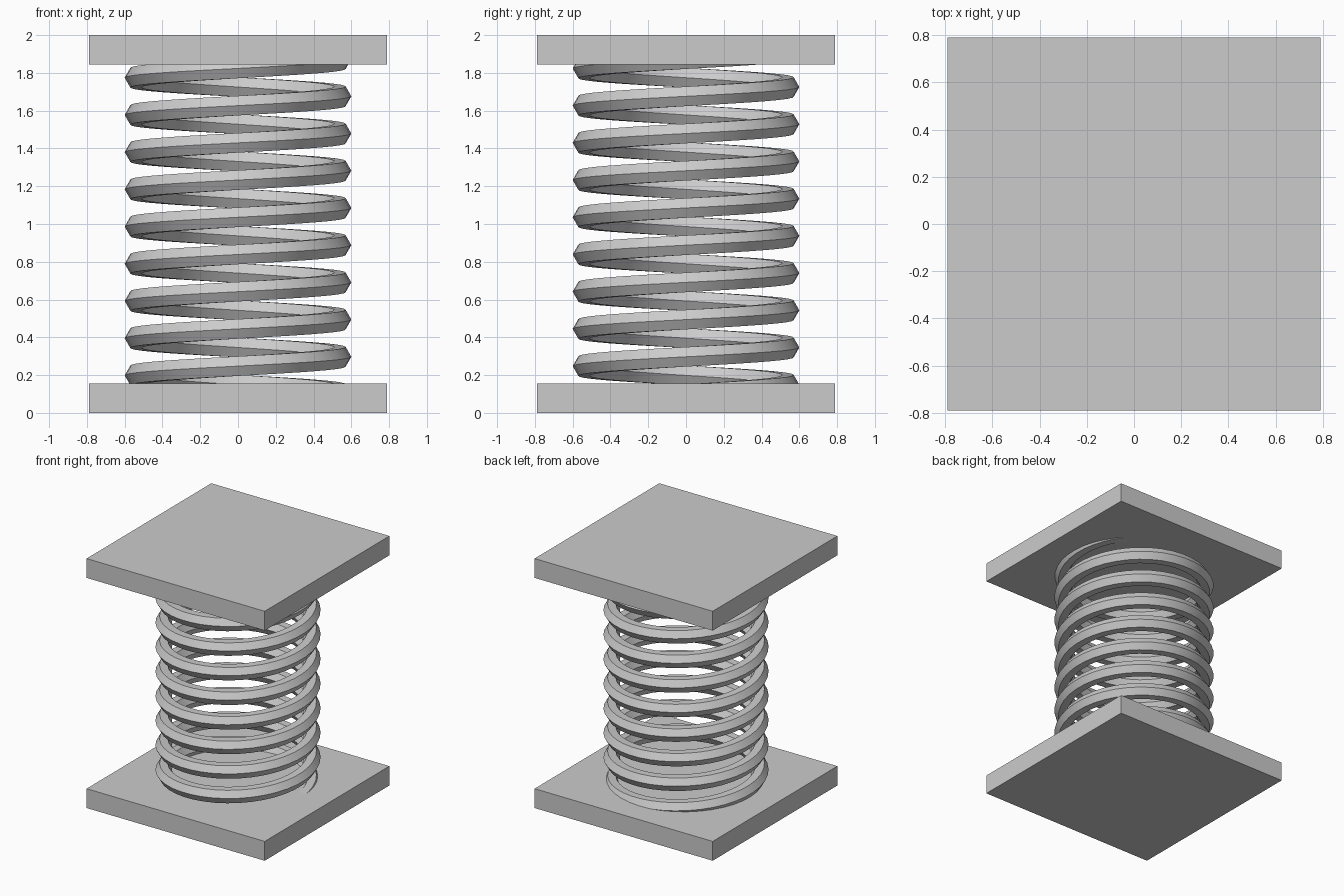
import bpy
import bmesh
from math import cos, sin, pi

if "Cube" in bpy.data.objects:
    bpy.data.objects.remove(bpy.data.objects["Cube"])

PLATE_HALF, PLATE_THICK = 0.79, 0.155
COIL_RADIUS, WIRE_RADIUS = 0.54, 0.06
PITCH, Z_AT_ZERO = 0.197, 0.1
TURN_START, TURN_END, STEPS, SIDES = -0.15, 9.3, 40, 6


def add_plate(name, z_bottom):
    bpy.ops.mesh.primitive_cube_add(size=1, location=(0, 0, z_bottom + PLATE_THICK / 2))
    plate = bpy.context.object
    plate.name = name
    plate.scale = (2 * PLATE_HALF, 2 * PLATE_HALF, PLATE_THICK)
    bpy.ops.object.transform_apply(location=False, rotation=False, scale=True)


# End plates
add_plate("bottom_plate", 0)
add_plate("top_plate", 2 - PLATE_THICK)

# Spring: hexagonal wire swept along a rising helix, ends buried in the plates
bm = bmesh.new()
rings = []
count = round((TURN_END - TURN_START) * STEPS)
for i in range(count + 1):
    turn = TURN_START + i / STEPS
    a = 2 * pi * turn
    ring = []
    for k in range(SIDES):
        b = 2 * pi * k / SIDES
        r = COIL_RADIUS + WIRE_RADIUS * cos(b)
        z = Z_AT_ZERO + PITCH * turn + WIRE_RADIUS * sin(b)
        ring.append(bm.verts.new((r * cos(a), r * sin(a), z)))
    rings.append(ring)
for lower, upper in zip(rings, rings[1:]):
    for k in range(SIDES):
        n = (k + 1) % SIDES
        bm.faces.new((lower[k], upper[k], upper[n], lower[n]))
bm.faces.new(rings[0])
bm.faces.new(rings[-1][::-1])
bmesh.ops.recalc_face_normals(bm, faces=bm.faces)
mesh = bpy.data.meshes.new("spring")
bm.to_mesh(mesh)
bm.free()
spring = bpy.data.objects.new("spring", mesh)
bpy.context.collection.objects.link(spring)

# Smooth along the wire, crisp between its six sides
bpy.ops.object.select_all(action='DESELECT')
spring.select_set(True)
bpy.context.view_layer.objects.active = spring
bpy.ops.object.shade_smooth_by_angle()
